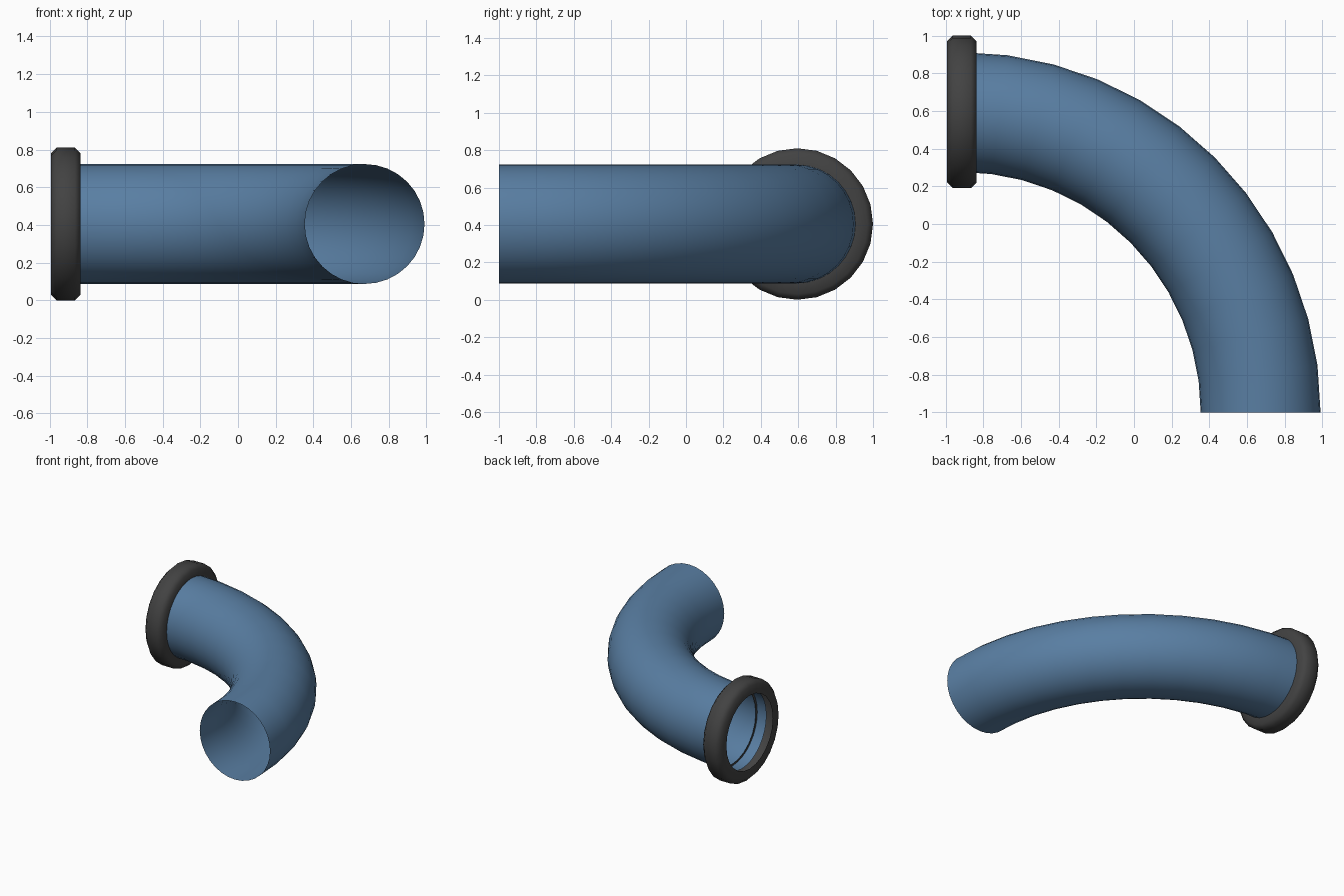
import bpy, math
from mathutils import Vector

if "Cube" in bpy.data.objects:
    bpy.data.objects.remove(bpy.data.objects["Cube"])


def material(name, color):
    m = bpy.data.materials.new(name)
    m.diffuse_color = (*color, 1)
    m.use_nodes = True
    m.node_tree.nodes["Principled BSDF"].inputs["Base Color"].default_value = m.diffuse_color
    return m


def sweep(name, rings, mat, angle):
    """Skin a list of equal-length closed rings into an open tube."""
    n = len(rings[0])
    verts = [p for ring in rings for p in ring]
    faces = [(i * n + j, i * n + (j + 1) % n, (i + 1) * n + (j + 1) % n, (i + 1) * n + j)
             for i in range(len(rings) - 1) for j in range(n)]
    me = bpy.data.meshes.new(name)
    me.from_pydata(verts, [], faces)
    me.materials.append(mat)
    ob = bpy.data.objects.new(name, me)
    bpy.context.collection.objects.link(ob)
    bpy.ops.object.select_all(action='DESELECT')
    ob.select_set(True)
    bpy.context.view_layer.objects.active = ob
    bpy.ops.object.shade_smooth_by_angle(angle=math.radians(angle))
    return ob


def circle(center, side, r, n):
    """Circle spanned by a horizontal direction and z."""
    return [center + side * (r * math.cos(a)) + Vector((0, 0, r * math.sin(a)))
            for a in (2 * math.pi * k / n for k in range(n))]


blue = material("pipe blue", (0.10, 0.21, 0.365))
dark = material("collar dark grey", (0.055, 0.055, 0.055))
Z = 0.405

# Quarter-turn pipe, open at both ends
bend = Vector((-0.922, -1.0, Z))
rings = []
for i in range(13):
    a = math.radians(7.5 * i)
    out = Vector((math.cos(a), math.sin(a), 0))
    rings.append(circle(bend + out * 1.594, out, 0.318, 32))
sweep("bent_pipe", list(reversed(rings)), blue, 40)

# Chamfered collar: front face, rim and back face, open on the inside
profile = [(-0.992, 0.30), (-0.992, 0.375), (-0.962, 0.405),
           (-0.865, 0.405), (-0.835, 0.375), (-0.835, 0.303)]
sweep("end_collar", [circle(Vector((x, 0.595, Z)), Vector((0, 1, 0)), r, 24)
                     for x, r in reversed(profile)], dark, 60)
